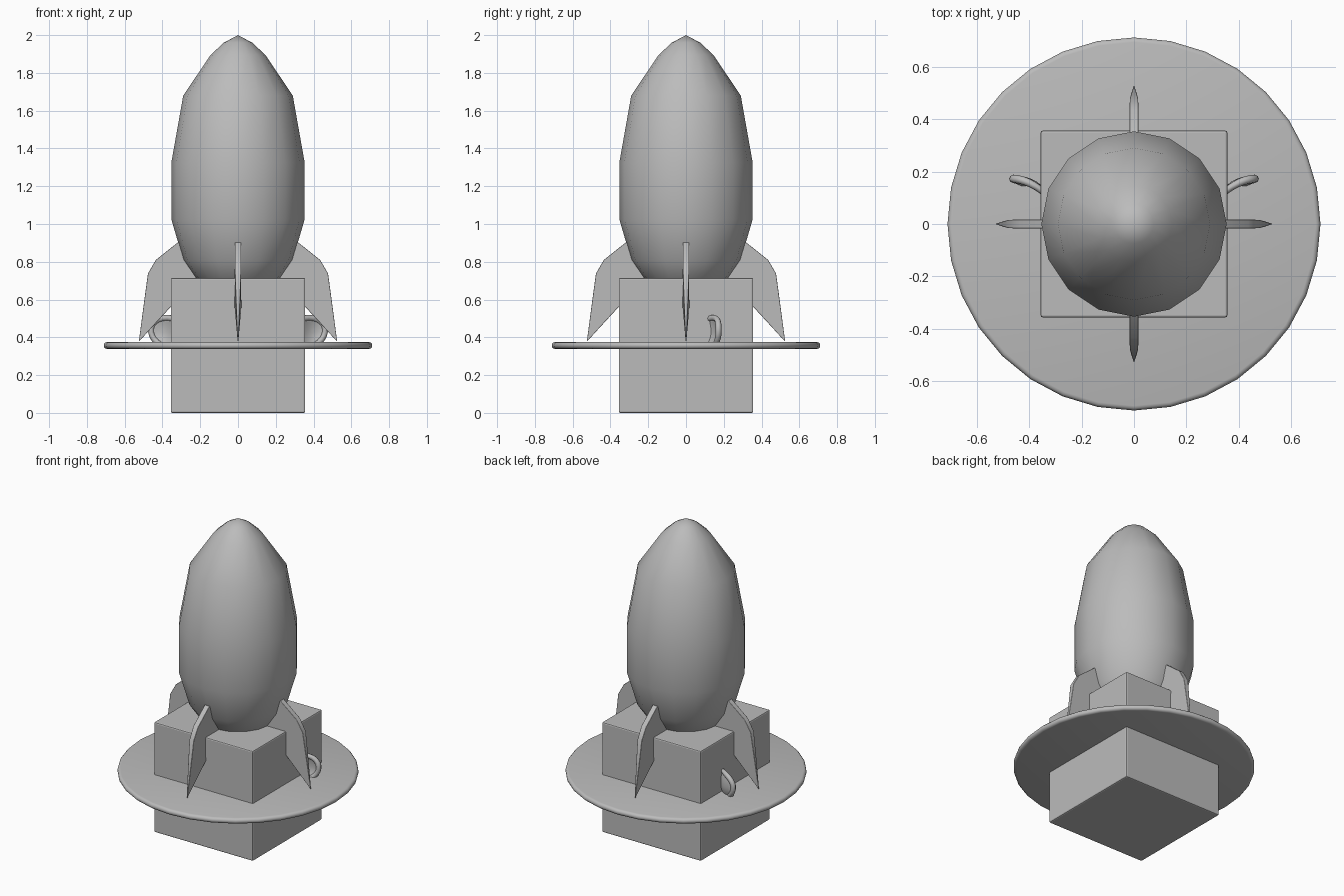
import bpy, bmesh, math

if "Cube" in bpy.data.objects:
    bpy.data.objects.remove(bpy.data.objects["Cube"])

grey = bpy.data.materials.new("grey")
grey.diffuse_color = (0.5, 0.5, 0.5, 1)
grey.use_nodes = True
grey.node_tree.nodes["Principled BSDF"].inputs["Base Color"].default_value = grey.diffuse_color


def add_mesh(name, verts, faces, angle=None):
    """Mesh object with outward normals; smooth below the given angle."""
    me = bpy.data.meshes.new(name)
    me.from_pydata(verts, [], faces)
    bm = bmesh.new()
    bm.from_mesh(me)
    bmesh.ops.recalc_face_normals(bm, faces=bm.faces[:])
    bm.to_mesh(me)
    bm.free()
    me.materials.append(grey)
    ob = bpy.data.objects.new(name, me)
    bpy.context.collection.objects.link(ob)
    if angle:
        bpy.ops.object.select_all(action='DESELECT')
        ob.select_set(True)
        bpy.context.view_layer.objects.active = ob
        bpy.ops.object.shade_smooth_by_angle(angle=math.radians(angle))
    return ob


def lathe(name, profile, n, angle):
    """Spin (radius, z) points about z; first and last lie on the axis."""
    verts, faces = [(0, 0, profile[0][1])], []
    rings = profile[1:-1]
    for r, z in rings:
        verts += [(r * math.cos(2 * math.pi * i / n),
                   r * math.sin(2 * math.pi * i / n), z) for i in range(n)]
    verts.append((0, 0, profile[-1][1]))
    last = len(verts) - 1
    for i in range(n):
        j = (i + 1) % n
        faces.append((0, 1 + j, 1 + i))
        for k in range(len(rings) - 1):
            a, b = 1 + k * n, 1 + (k + 1) * n
            faces.append((a + i, a + j, b + j, b + i))
        faces.append((last, last - n + i, last - n + j))
    return add_mesh(name, verts, faces, angle)


# Box head with slightly softened edges
h, top = 0.356, 0.715
box = add_mesh("head_box",
               [(x, y, z) for z in (0, top) for x, y in ((-h, -h), (h, -h), (h, h), (-h, h))],
               [(0, 1, 2, 3), (4, 5, 6, 7)] +
               [(i, (i + 1) % 4, 4 + (i + 1) % 4, 4 + i) for i in range(4)])
bev = box.modifiers.new("soft_edges", 'BEVEL')
bev.width, bev.segments = 0.008, 2

# Brim disc with a rounded rim
rim = [(0.693 + 0.018 * math.cos(a), 0.357 + 0.018 * math.sin(a))
       for a in [math.radians(-90 + 30 * k) for k in range(7)]]
lathe("brim", [(0, 0.339)] + rim + [(0, 0.375)], 32, 40)

# Rocket body
lathe("rocket_body", [(0, 0.6), (0.13, 0.63), (0.225, 0.715), (0.29, 0.81), (0.353, 1.025),
                      (0.353, 1.325), (0.29, 1.68), (0.145, 1.895), (0.075, 1.96), (0, 2.0)],
      16, 60)

# Four swept fins: (radius, z, half thickness)
fin = [(0.22, 0.88, 0.017), (0.318, 0.903, 0.017), (0.435, 0.81, 0.017),
       (0.477, 0.737, 0.016), (0.497, 0.59, 0.011), (0.525, 0.377, 0.002),
       (0.44, 0.47, 0.010), (0.36, 0.557, 0.017), (0.22, 0.65, 0.017)]
n = len(fin)
for k, side in enumerate(("right", "back", "left", "front")):
    ob = add_mesh("fin_" + side,
                  [(r, s * t, z) for s in (-1, 1) for r, z, t in fin],
                  [tuple(range(n)), tuple(range(n, 2 * n))] +
                  [(i, (i + 1) % n, n + (i + 1) % n, n + i) for i in range(n)], 50)
    ob.rotation_euler.z = k * math.pi / 2
    bev = ob.modifiers.new("soft_edges", 'BEVEL')
    bev.width, bev.segments = 0.007, 2


# Cupped ears: egg outline bent backwards, with a thick rim
def ear_point(a, s, side):
    u, w = math.cos(a) * s, math.sin(a) * s
    x = 0.375 + 0.085 * u * (1 + 0.12 * w)
    y = 0.172 - 3.5 * (0.465 - x) ** 2 + 0.012 * (1 - s * s) - 0.012 * (w < 0) * w * w
    return (side * x, y, 0.428 + 0.075 * w)


N, RINGS = 24, 4
for name, side in (("right", 1), ("left", -1)):
    verts = [ear_point(0, 0, side)]
    for k in range(1, RINGS + 1):
        verts += [ear_point(2 * math.pi * i / N, k / RINGS, side) for i in range(N)]
    faces = [(0, 1 + i, 1 + (i + 1) % N) for i in range(N)]
    for k in range(RINGS - 1):
        a, b = 1 + k * N, 1 + (k + 1) * N
        faces += [(a + i, b + i, b + (i + 1) % N, a + (i + 1) % N) for i in range(N)]
    cup = add_mesh("ear_cup_" + name, verts, faces, 60)
    sol = cup.modifiers.new("thickness", 'SOLIDIFY')
    sol.thickness, sol.offset = 0.014, 0

    # Rim tube around the outline
    T = 8
    path = [ear_point(2 * math.pi * i / N, 1, side) for i in range(N)]
    tube, quads = [], []
    for i, (x, y, z) in enumerate(path):
        a = 2 * math.pi * i / N
        for j in range(T):
            b = 2 * math.pi * j / T
            out = 0.016 * math.cos(b)
            tube.append((x + side * out * math.cos(a), y + 0.016 * math.sin(b),
                         z + out * math.sin(a)))
            quads.append((i * T + j, i * T + (j + 1) % T,
                          (i + 1) % N * T + (j + 1) % T, (i + 1) % N * T + j))
    add_mesh("ear_rim_" + name, tube, quads, 60)
